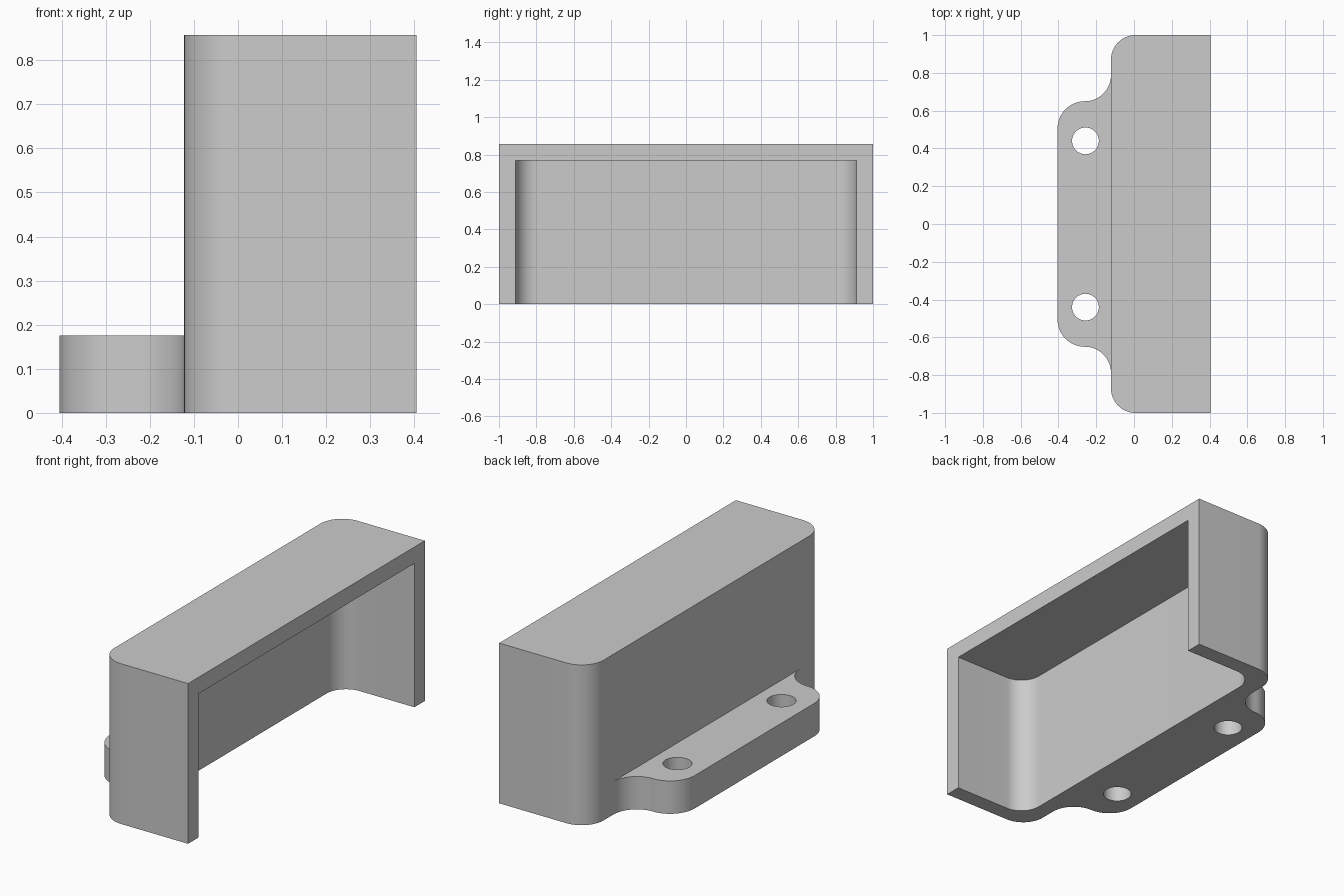
import bpy, bmesh
from math import cos, sin, pi, radians

cube = bpy.data.objects.get("Cube")
if cube:
    bpy.data.objects.remove(cube, do_unlink=True)

grey = bpy.data.materials.new("plain grey")
grey.use_nodes = True
grey.diffuse_color = (0.6, 0.6, 0.6, 1)
grey.node_tree.nodes["Principled BSDF"].inputs["Base Color"].default_value = (0.6, 0.6, 0.6, 1)

BACK, FRONT, HEIGHT = -0.122, 0.405, 0.857
WALL = 0.088


def arc(cx, cy, r, start, end, steps=16):
    """Points on an arc, angles in degrees."""
    angles = [radians(start + (end - start) * i / steps) for i in range(steps + 1)]
    return [(cx + r * cos(a), cy + r * sin(a)) for a in angles]


def prism(name, half, z0, z1):
    """Extrude an outline given for +y and mirrored to -y."""
    outline = half + [(x, -y) for x, y in reversed(half)]
    return extrude(name, outline, z0, z1)


def extrude(name, outline, z0, z1):
    bm = bmesh.new()
    face = bm.faces.new([bm.verts.new((x, y, z0)) for x, y in outline])
    top = bmesh.ops.extrude_face_region(bm, geom=[face])["geom"]
    bmesh.ops.translate(bm, vec=(0, 0, z1 - z0),
                        verts=[v for v in top if isinstance(v, bmesh.types.BMVert)])
    bmesh.ops.recalc_face_normals(bm, faces=bm.faces)
    mesh = bpy.data.meshes.new(name)
    bm.to_mesh(mesh)
    bm.free()
    mesh.materials.append(grey)
    obj = bpy.data.objects.new(name, mesh)
    bpy.context.collection.objects.link(obj)
    return obj


def combine(target, tool, operation):
    """Apply a boolean and discard the tool."""
    mod = target.modifiers.new(operation.title(), "BOOLEAN")
    mod.operation, mod.object, mod.solver = operation, tool, "EXACT"
    bpy.context.view_layer.objects.active = target
    bpy.ops.object.modifier_apply(modifier=mod.name)
    bpy.data.objects.remove(tool, do_unlink=True)


def rounded_back(x0, x1, y, r):
    return [(x1, y)] + arc(x0 + r, y - r, r, 90, 180)


# Housing with rounded rear corners
housing = prism("bracket_housing", rounded_back(BACK, FRONT, 1, 0.13), 0, HEIGHT)

# Mounting flange: concave fillet into the wall, convex outer corner
fillet, corner, edge = 0.138, 0.145, 0.65
flange_half = [(BACK + 0.04, edge + fillet)]
flange_half += arc(BACK - fillet, edge + fillet, fillet, 0, -90)
flange_half += arc(-FRONT + corner, edge - corner, corner, 90, 180)
flange = prism("mounting_flange", flange_half, 0, 0.176)

# Two screw holes
for side in (-1, 1):
    hole = extrude("screw_hole", arc(-0.257, side * 0.44, 0.071, 0, 350, 35), -0.1, 0.3)
    combine(flange, hole, "DIFFERENCE")
combine(housing, flange, "UNION")

# Pocket open to the side and underneath
pocket = prism("pocket", rounded_back(BACK + WALL, FRONT + 0.1, 1 - WALL, 0.115),
               -0.1, HEIGHT - WALL)
combine(housing, pocket, "DIFFERENCE")

bpy.ops.object.select_all(action="DESELECT")
housing.select_set(True)
bpy.context.view_layer.objects.active = housing
bpy.ops.object.shade_smooth_by_angle(angle=radians(30))
